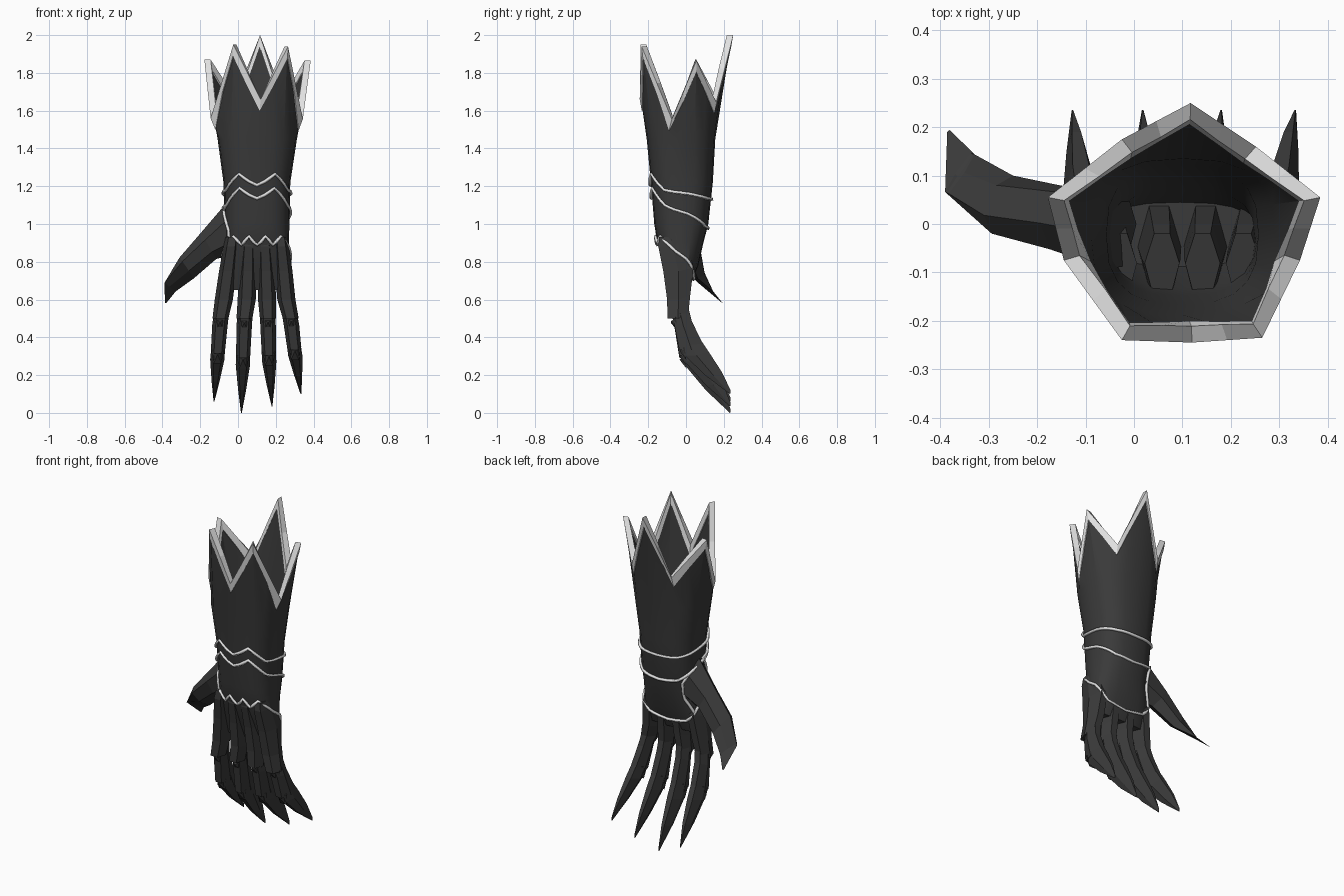
import bpy, bmesh, math
from mathutils import Vector as V

if "Cube" in bpy.data.objects:
    bpy.data.objects.remove(bpy.data.objects["Cube"])


def material(name, c):
    m = bpy.data.materials.new(name)
    m.diffuse_color = (c, c, c, 1)
    m.use_nodes = True
    m.node_tree.nodes["Principled BSDF"].inputs["Base Color"].default_value = m.diffuse_color
    return m


DARK = material("dark_steel", 0.042)
LIGHT = material("pale_silver", 0.75)


def make_object(name, bm, mat, smooth=None):
    bmesh.ops.recalc_face_normals(bm, faces=bm.faces[:])
    me = bpy.data.meshes.new(name)
    bm.to_mesh(me)
    bm.free()
    me.materials.append(mat)
    ob = bpy.data.objects.new(name, me)
    bpy.context.collection.objects.link(ob)
    if smooth:
        bpy.ops.object.select_all(action='DESELECT')
        ob.select_set(True)
        bpy.context.view_layer.objects.active = ob
        bpy.ops.object.shade_smooth_by_angle(angle=math.radians(smooth))
    return ob


def loft(bm, rings, cap_start=True, cap_end=True, close=False):
    vs = [[bm.verts.new(p) for p in r] for r in rings]
    n = len(vs[0])
    pairs = list(zip(vs, vs[1:])) + ([(vs[-1], vs[0])] if close else [])
    for a, b in pairs:
        for i in range(n):
            bm.faces.new((a[i], a[(i + 1) % n], b[(i + 1) % n], b[i]))
    if cap_start:
        bm.faces.new(vs[0])
    if cap_end:
        bm.faces.new(vs[-1])


# Sleeve and hand stations: z, xmin, xmax, ymin, ymax
STATIONS = [(1.45, -.108, .312, -.208, .155), (1.22, -.077, .277, -.186, .142),
            (1.0, -.07, .272, -.168, .118), (.9, -.066, .27, -.152, .092),
            (.78, -.085, .275, -.108, .065), (.65, -.09, .28, -.06, .012)]


def surf(deg, z, grow=0.0):
    """Point on the rounded-box sleeve; deg is measured from the front, positive to the right."""
    for a, b in zip(STATIONS, STATIONS[1:]):
        if z >= b[0]:
            break
    t = max(0, min(1, (a[0] - z) / (a[0] - b[0])))
    x0, x1, y0, y1 = [p + (q - p) * t for p, q in zip(a[1:], b[1:])]
    s, c = math.sin(math.radians(deg)), -math.cos(math.radians(deg))
    f = lambda v: math.copysign(abs(v) ** .75, v)
    return V(((x0 + x1) / 2 + ((x1 - x0) / 2 + grow) * f(s),
              (y0 + y1) / 2 + ((y1 - y0) / 2 + grow) * f(c), z))


# Crown rim: alternating peaks and valleys, then midpoints
RIM = [V(p) for p in [(-.025, -.24, 1.95), (.12, -.245, 1.66), (.265, -.235, 1.94),
                      (.343, -.075, 1.555), (.385, .055, 1.865), (.252, .16, 1.645),
                      (.117, .25, 2.0), (-.025, .175, 1.645), (-.178, .055, 1.87),
                      (-.145, -.075, 1.56)]]
rim = []
for i, p in enumerate(RIM):
    rim += [p, (p + RIM[(i + 1) % 10]) / 2]
ANG = [-36 + 18 * i for i in range(20)]


def down(i, dz, inset):
    """Slide rim point i down the wall by dz, then move it toward the axis."""
    foot = surf(ANG[i], 1.45)
    p = rim[i].lerp(foot, min(1, dz / (rim[i].z - 1.45)))
    d = V((.11 - p.x, -p.y, 0)).normalized()
    return p + d * inset


# Sleeve with hand shell: inner wall up to the rim, then outer wall down
bm = bmesh.new()
rings = [[surf(a, s[0], -.02) for a in ANG] for s in STATIONS[-2::-1]]
rings += [[down(i, .03, .027) for i in range(20)], [down(i, .03, .006) for i in range(20)]]
rings += [[surf(a, s[0]) for a in ANG] for s in STATIONS]
loft(bm, rings)
make_object("sleeve_and_palm", bm, DARK, 25)

# Pale crown edging
bm = bmesh.new()
loft(bm, [[down(i, 0, 0), down(i, 0, .034), down(i, .06, .034), down(i, .06, 0)]
          for i in range(20)], False, False, True)
make_object("crown_edging", bm, LIGHT)


# Thin pale edging strips lying on the surface
def strip(name, pts, cyclic):
    cu = bpy.data.curves.new(name, 'CURVE')
    cu.dimensions = '3D'
    cu.bevel_depth = .009
    cu.bevel_resolution = 0
    sp = cu.splines.new('POLY')
    sp.points.add(len(pts) - 1)
    for q, p in zip(sp.points, pts):
        q.co = (*p, 1)
    sp.use_cyclic_u = cyclic
    cu.materials.append(LIGHT)
    bpy.context.collection.objects.link(bpy.data.objects.new(name, cu))


def dense(path, n=3):
    """Subdivide an (angle, z) path so that the strip hugs the surface."""
    out = []
    for (a, z), (b, w) in zip(path, path[1:]):
        out += [(a + (b - a) * k / n, z + (w - z) * k / n) for k in range(n)]
    return out + [path[-1]]


def ring_strip(name, half):
    half = dense(half)
    full = half + [(-a, z) for a, z in half[-2:0:-1]]
    strip(name, [surf(a, z, .005) for a, z in full], True)


ring_strip("upper_wrist_edging", [(0, 1.205), (24, 1.265), (62, 1.18), (90, 1.165),
                                  (115, 1.15), (145, 1.135), (180, 1.13)])
ring_strip("lower_wrist_edging", [(0, 1.135), (24, 1.19), (62, 1.1), (90, 1.065),
                                  (115, 1.03), (145, .99), (180, .975)])
ring_strip("knuckle_edging", [(0, .89), (9, .935), (22, .89), (41, .935), (66, .89),
                              (90, .835), (115, .78), (145, .725), (180, .705)])
strip("thumb_edging", [surf(a, z, .005) for a, z in dense(
    [(-62, 1.1), (-85, 1.09), (-56, .97), (-54, .91)])], False)
strip("thumb_back_edging", [surf(a, z, .005) for a, z in dense(
    [(-115, 1.03), (-135, .97), (-135, .87), (-115, .78)])], False)


# Fingers: three overlapping plates with pointed knuckle studs
def hexagon(x, z, w, yf, yb):
    ym, tilt = (yf + yb) / 2, .02
    return [V((x - w, ym, z)), V((x - w * .55, yf, z)), V((x + w * .55, yf, z)),
            V((x + w, ym, z)), V((x + w * .45, yb, z + tilt)), V((x - w * .45, yb, z + tilt))]


# Plates: z, half width, front y, back y (z is for the longest finger)
PLATES = [[(.93, .036, -.142, -.02), (.88, .04, -.146, .0), (.75, .046, -.12, .04),
           (.6, .048, -.1, .022), (.5, .042, -.098, .012)],
          [(.54, .04, -.08, .012), (.46, .041, -.062, .03), (.29, .037, -.035, .095)],
          [(.33, .036, -.03, .08), (.255, .038, -.008, .12), (.12, .021, .105, .19),
           (0, .002, .232, .236)]]
PATH_Z = [.93, .6, .5, .29, 0]


def finger(name, xs, tip):
    def place(z):
        for k in range(4):
            if z >= PATH_Z[k + 1]:
                break
        t = (PATH_Z[k] - z) / (PATH_Z[k] - PATH_Z[k + 1])
        x = xs[k] + (xs[k + 1] - xs[k]) * t
        return x, z if z > .5 else tip + z * (.5 - tip) / .5
    bm = bmesh.new()
    for plate in PLATES:
        loft(bm, [hexagon(*place(z), w, f, b) for z, w, f, b in plate])
    for z, y, s in ((.465, -.066, .036), (.27, -.02, .034)):
        x, zz = place(z)
        base = [V((x - s, y + .012, zz + .035)), V((x + s, y + .012, zz + .035)),
                V((x + s * .6, y + .022, zz - .035)), V((x - s * .6, y + .022, zz - .035))]
        vs = [bm.verts.new(p) for p in base]
        apex = bm.verts.new((x, y - .014, zz + .012))
        bm.faces.new(vs)
        for i in range(4):
            bm.faces.new((vs[i], vs[(i + 1) % 4], apex))
    make_object(name, bm, DARK)


finger("index_finger", (-.03, -.075, -.093, -.107, -.127), .06)
finger("middle_finger", (.058, .046, .034, .027, .018), 0)
finger("ring_finger", (.142, .154, .158, .163, .18), .035)
finger("little_finger", (.226, .256, .279, .299, .333), .1)

# Thumb: hexagonal sections given by centre, edge vector and depth vector
bm = bmesh.new()
SECTIONS = [((-.035, -.01, .97), (-.04, -.01, .125), (.0, .08, .0)),
            ((-.155, .012, .885), (-.04, -.01, .07), (.0, .06, .0)),
            ((-.272, .04, .767), (-.038, -.022, .055), (.005, .05, -.01)),
            ((-.36, .105, .665), (-.023, -.042, .026), (.02, .02, -.01)),
            ((-.383, .192, .582), (-.002, -.002, .002), (.002, .001, .0))]
rings = []
for c, u, v in SECTIONS:
    c, u, v = V(c), V(u), V(v)
    rings.append([c + u, c + u * .45 + v, c - u * .45 + v, c - u, c - u * .45 - v, c + u * .45 - v])
loft(bm, rings)
make_object("thumb", bm, DARK)
